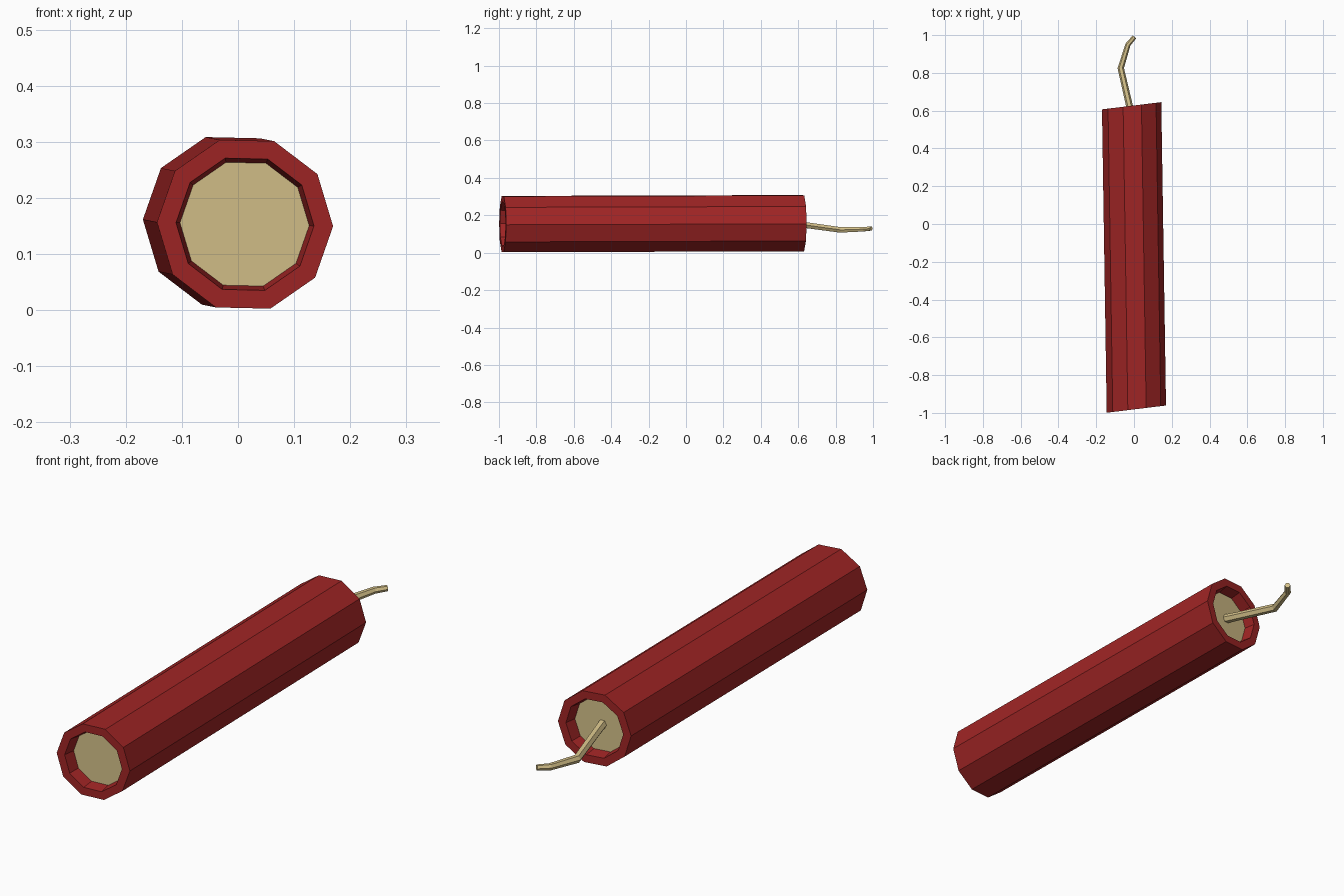
import bpy, bmesh, math
from mathutils import Vector

if "Cube" in bpy.data.objects:
    bpy.data.objects.remove(bpy.data.objects["Cube"])


def material(name, rgb):
    m = bpy.data.materials.new(name)
    m.diffuse_color = (*rgb, 1)
    m.use_nodes = True
    m.node_tree.nodes["Principled BSDF"].inputs["Base Color"].default_value = m.diffuse_color
    return m


RED = material("red paper", (0.35, 0.018, 0.018))
TAN = material("tan filling", (0.66, 0.53, 0.25))


def loft(name, rings, mat, caps=True):
    """Skin a row of rings; without caps the last ring joins the first."""
    bm = bmesh.new()
    loops = [[bm.verts.new(p) for p in r] for r in rings]
    n = len(loops[0])
    pairs = list(zip(loops, loops[1:]))
    if caps:
        bm.faces.new(loops[0])
        bm.faces.new(loops[-1])
    else:
        pairs.append((loops[-1], loops[0]))
    for a, b in pairs:
        for i in range(n):
            j = (i + 1) % n
            bm.faces.new((a[i], a[j], b[j], b[i]))
    bmesh.ops.recalc_face_normals(bm, faces=bm.faces)
    me = bpy.data.meshes.new(name)
    bm.to_mesh(me)
    bm.free()
    me.materials.append(mat)
    ob = bpy.data.objects.new(name, me)
    bpy.context.collection.objects.link(ob)
    return ob


FRONT, BACK = Vector((0.0125, -0.98, 0.153)), Vector((-0.0125, 0.626, 0.158))
AXIS = (BACK - FRONT).normalized()


def tube_ring(centre, r):
    """Ten-sided ring, slightly skewed like the cut ends of the stick."""
    pts = []
    for i in range(10):
        a = math.radians(36 * i - 1.3)
        x, z = r * math.cos(a), r * math.sin(a)
        pts.append(centre + Vector((x, 0.122 * x, z)))
    return pts


# Paper tube with recessed, slightly tapering ends
DEPTH = 0.05
front_in, back_in = FRONT + AXIS * DEPTH, BACK - AXIS * DEPTH
loft("paper_tube", [tube_ring(front_in, 0.115), tube_ring(FRONT, 0.123),
                    tube_ring(FRONT, 0.157), tube_ring(BACK, 0.157),
                    tube_ring(BACK, 0.123), tube_ring(back_in, 0.115)],
     RED, caps=False)

# Filling plugs at both ends
for name, c, s in (("front_plug", front_in, 1), ("back_plug", back_in, -1)):
    loft(name, [tube_ring(c - AXIS * s * 0.001, 0.1155),
                tube_ring(c + AXIS * s * 0.02, 0.1145)], TAN)

# Bent fuse, swept along a short path
path = [Vector(p) for p in ((-0.012, 0.565, 0.160), (-0.025, 0.63, 0.149),
                            (-0.070, 0.825, 0.122), (-0.032, 0.95, 0.126),
                            (0.002, 0.99, 0.129))]
radii = (0.019, 0.018, 0.017, 0.014, 0.012)
rings = []
for i, (p, r) in enumerate(zip(path, radii)):
    t = path[min(i + 1, len(path) - 1)] - path[max(i - 1, 0)]
    q = t.to_track_quat('Y', 'Z')
    rings.append([p + q @ Vector((r * math.cos(k * math.pi / 3), 0,
                                  r * math.sin(k * math.pi / 3)))
                  for k in range(6)])
loft("fuse", rings, TAN)
